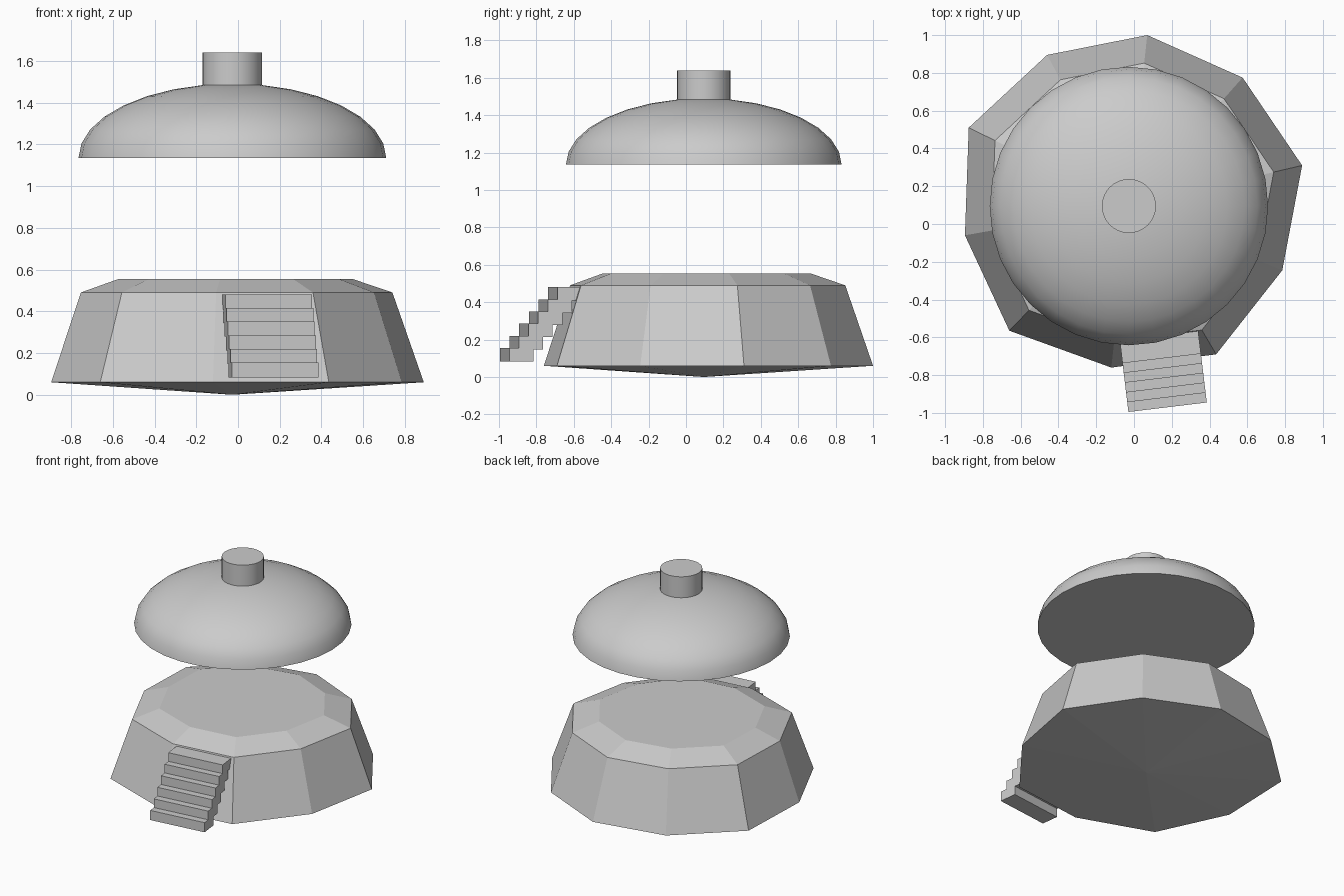
import bpy, bmesh, math
from mathutils import Matrix, Vector

if "Cube" in bpy.data.objects:
    bpy.data.objects.remove(bpy.data.objects["Cube"])

CX, CY = -0.027, 0.095


def make_object(name, bm, smooth=False):
    bmesh.ops.recalc_face_normals(bm, faces=bm.faces[:])
    mesh = bpy.data.meshes.new(name)
    bm.to_mesh(mesh)
    bm.free()
    ob = bpy.data.objects.new(name, mesh)
    bpy.context.collection.objects.link(ob)
    if smooth:
        bpy.ops.object.select_all(action='DESELECT')
        ob.select_set(True)
        bpy.context.view_layer.objects.active = ob
        bpy.ops.object.shade_smooth_by_angle(angle=math.radians(35))
    return ob


def bridge(bm, a, b):
    n = len(a)
    for i in range(n):
        j = (i + 1) % n
        bm.faces.new((a[i], a[j], b[j], b[i]))


# Rocky base: uneven ten-sided outline, tapered in rings, shallow point below
outline = [(0.07, 1.0), (-0.46, 0.895), (-0.875, 0.51), (-0.895, -0.06),
           (-0.66, -0.565), (-0.12, -0.76), (0.435, -0.69), (0.785, -0.245),
           (0.89, 0.31), (0.575, 0.775)]
bm = bmesh.new()
rings = []
for scale, z in [(1.0, 0.06), (0.836, 0.49), (0.63, 0.554)]:
    rings.append([bm.verts.new((CX + (x - CX) * scale, CY + (y - CY) * scale, z))
                  for x, y in outline])
for low, high in zip(rings, rings[1:]):
    bridge(bm, low, high)
bm.faces.new(rings[-1])
tip = bm.verts.new((CX, CY, 0.0))
for i in range(10):
    bm.faces.new((rings[0][(i + 1) % 10], rings[0][i], tip))
make_object("base", bm)

# Floating dome: flattened half sphere with a closed underside
SEG, STEPS = 32, 8
bm = bmesh.new()
rings = []
for k in range(STEPS):
    t = math.pi / 2 * k / STEPS
    r, z = 0.737 * math.cos(t), 1.135 + 0.355 * math.sin(t)
    rings.append([bm.verts.new((CX + r * math.cos(math.tau * i / SEG),
                                CY + r * math.sin(math.tau * i / SEG), z))
                  for i in range(SEG)])
for low, high in zip(rings, rings[1:]):
    bridge(bm, low, high)
top = bm.verts.new((CX, CY, 1.49))
for i in range(SEG):
    bm.faces.new((rings[-1][i], rings[-1][(i + 1) % SEG], top))
bm.faces.new(rings[0])
make_object("dome", bm, smooth=True)

# Short round cap on the dome
bm = bmesh.new()
bmesh.ops.create_cone(bm, cap_ends=True, segments=32, radius1=0.143, radius2=0.143,
                      depth=0.19, matrix=Matrix.Translation((CX, CY, 1.545)))
make_object("dome_cap", bm, smooth=True)

# Six overlapping steps climbing the front face
turn = Matrix.Rotation(math.radians(6.9), 4, 'Z')
inward = turn @ Vector((0, 1, 0))
start = Vector((0.178, -0.97, 0.083))
WIDTH, DEPTH, RUN, RISE = 0.418, 0.13, 0.052, 0.065
for i in range(6):
    bm = bmesh.new()
    centre = start + inward * (i * RUN + DEPTH / 2) + Vector((0, 0, i * RISE + 0.036))
    size = Matrix.Diagonal((WIDTH, DEPTH, 0.072, 1))
    bmesh.ops.create_cube(bm, size=1, matrix=Matrix.Translation(centre) @ turn @ size)
    make_object(f"step_{i + 1}", bm)
